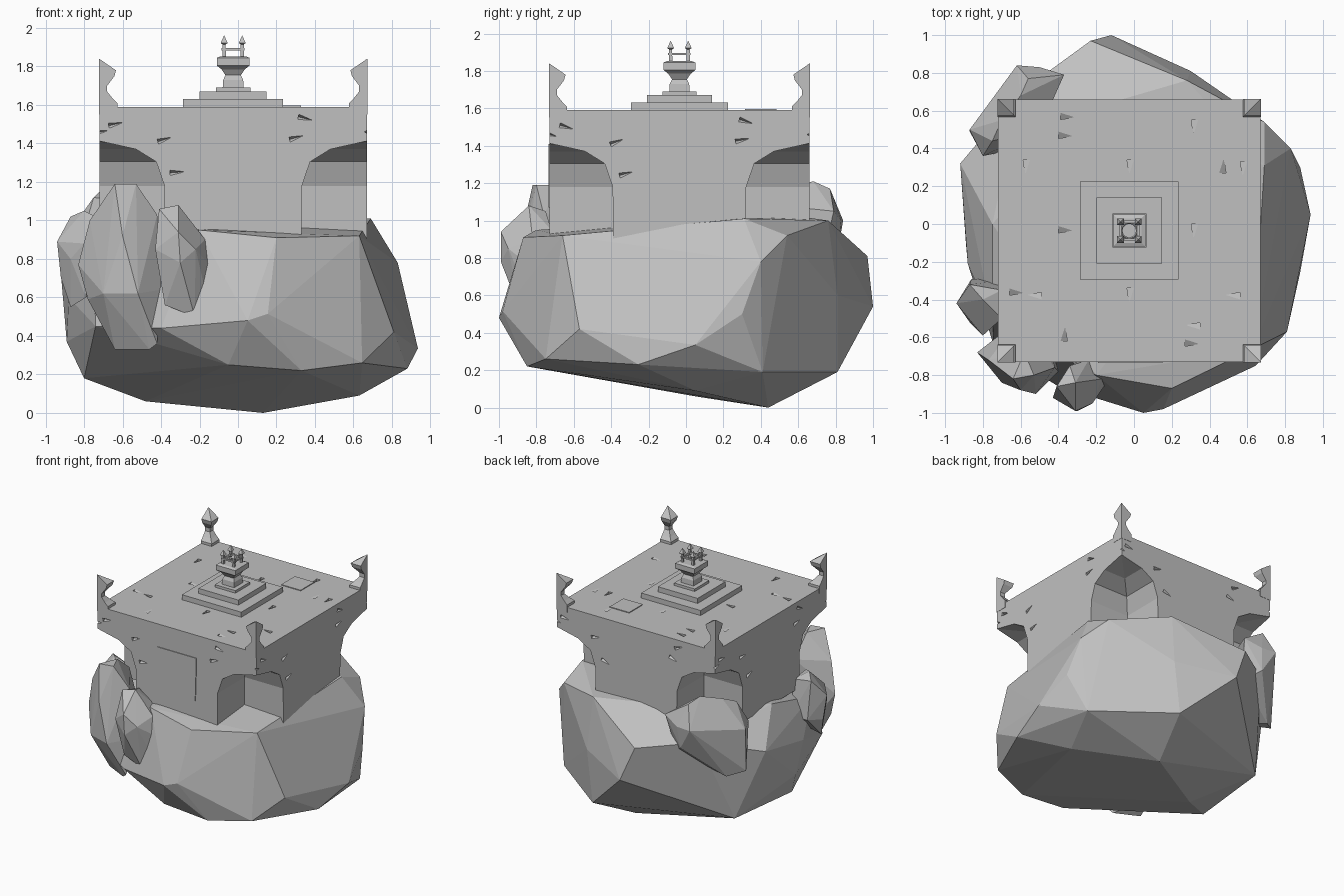
import bpy, bmesh, math, random
from mathutils import Vector, Matrix

random.seed(4)
cube = bpy.data.objects.get("Cube")
if cube:
    bpy.data.objects.remove(cube, do_unlink=True)

stone = bpy.data.materials.new("grey_stone")
stone.use_nodes = True
GREY = (0.53, 0.53, 0.53, 1)
stone.diffuse_color = GREY
stone.node_tree.nodes["Principled BSDF"].inputs["Base Color"].default_value = GREY

CX, CY, HALF, TOP = -0.025, -0.035, 0.695, 1.59   # platform centre, half width, top


def finish(name, bm):
    bmesh.ops.remove_doubles(bm, verts=bm.verts, dist=0.0005)
    bmesh.ops.recalc_face_normals(bm, faces=bm.faces)
    mesh = bpy.data.meshes.new(name)
    bm.to_mesh(mesh)
    bm.free()
    mesh.materials.append(stone)
    ob = bpy.data.objects.new(name, mesh)
    bpy.context.collection.objects.link(ob)
    return ob


def loft(bm, rings):
    """Join equal-length rings of points with quads and cap both ends."""
    loops = [[bm.verts.new(p) for p in ring] for ring in rings]
    n = len(loops[0])
    for a, b in zip(loops, loops[1:]):
        for i in range(n):
            j = (i + 1) % n
            bm.faces.new((a[i], a[j], b[j], b[i]))
    bm.faces.new(loops[0][::-1])
    bm.faces.new(loops[-1])


def square(x0, x1, y0, y1, z):
    return [(x0, y0, z), (x1, y0, z), (x1, y1, z), (x0, y1, z)]


def lathe_square(name, profile, x=CX, y=CY):
    bm = bmesh.new()
    loft(bm, [square(x - r, x + r, y - r, y + r, z) for r, z in profile])
    return finish(name, bm)


def rock(name, points):
    """Faceted rock: the convex hull of a few corner points."""
    bm = bmesh.new()
    for p in points:
        bm.verts.new(p)
    bmesh.ops.convex_hull(bm, input=bm.verts)
    bmesh.ops.delete(bm, geom=[v for v in bm.verts if not v.link_faces], context='VERTS')
    return finish(name, bm)


# Main boulder: front, right, back, left and underside corners
rock("boulder", [
    (.05, -1, .48), (.155, -.98, .515), (-.05, -.85, .25), (.33, -.85, .22), (.2, -.87, .91),
    (-.2, -.8, .95), (.63, -.66, .92), (.645, -.75, .26), (-.4, -.86, .44), (.81, -.57, .42),
    (.88, -.255, .23), (.935, .05, .335), (.83, .4, .78), (.88, .3, .5), (.69, .31, 1.01),
    (.69, .54, .92), (.78, .41, .19), (.25, .81, .19), (.3, .81, .6), (-.12, 1, .54),
    (-.23, .97, .81), (-.2, .62, 1.02), (.28, .76, 1), (-.89, -.1, .37), (-.92, .32, .72),
    (-.88, -.21, .6), (-.75, -.5, .8), (-.74, -.65, .45), (-.8, -.18, .18), (-.75, .46, .2),
    (-.6, .7, .85), (-.48, .05, .06), (.13, .44, 0), (.63, .05, .09), (-.75, 0, .93)])

# Smaller rocks leaning on the boulder
rock("front_tall_rock", [
    (-.64, -.82, 1.19), (-.53, -.8, 1.19), (-.58, -.68, 1.19), (-.42, -.76, 1.03),
    (-.4, -.78, .64), (-.42, -.8, .36), (-.46, -.78, .33), (-.64, -.69, .33), (-.78, -.7, .59),
    (-.83, -.68, .77), (-.77, -.72, 1), (-.52, -.9, .62), (-.6, -.88, .92), (-.7, -.84, .62),
    (-.6, -.5, .4), (-.6, -.5, 1.05), (-.45, -.55, .7)])
rock("front_small_rock", [
    (-.41, -.86, 1.06), (-.31, -.84, 1.08), (-.34, -.75, 1.05), (-.17, -.82, .9),
    (-.125, -.81, .74), (-.16, -.84, .59), (-.225, -.88, .5), (-.38, -.88, .56),
    (-.31, -.99, .94), (-.22, -.95, .85), (-.3, -.99, .78), (-.43, -.92, .85),
    (-.25, -.7, .65), (-.24, -.72, .95)])
rock("side_rock", [
    (-.94, -.42, .89), (-.87, -.32, 1.02), (-.8, -.4, 1.05), (-.92, -.4, .7), (-.87, -.45, .55),
    (-.79, -.58, .6), (-.8, -.59, .88), (-.87, -.52, .8), (-.86, -.29, .72), (-.7, -.3, .7),
    (-.7, -.5, 1), (-.7, -.35, .98)])
rock("back_rock", [
    (-.62, .84, 1), (-.5, .83, 1), (-.37, .79, 1.05), (-.56, .77, 1.17), (-.6, .68, 1.21),
    (-.7, .55, 1.17), (-.75, .44, 1.12), (-.87, .5, .95), (-.87, .49, .62), (-.76, .58, .58),
    (-.52, .81, .83), (-.42, .72, .75), (-.6, .4, .6), (-.8, .36, .95), (-.5, .5, 1.08)])


# Platform: cross-shaped foot whose corners flare out to a square deck
def cross(w, z):
    pts = []
    for k in range(4):
        r = Matrix.Rotation(k * math.pi / 2, 2)
        pts += [r @ Vector(p) for p in ((HALF, -w), (HALF, w), (w, w))]
    return [(p.x + CX, p.y + CY, z) for p in pts]


bm = bmesh.new()
loft(bm, [cross(w, z) for w, z in (
    (.355, .9), (.357, 1.18), (.4, 1.305), (.505, 1.37), (.692, 1.412), (.692, TOP))])
platform = finish("platform", bm)

# Chips knocked out of the walls and the deck
chips = bmesh.new()


def chip(base, spin, axis):
    m = base @ Matrix.Rotation(spin, 4, axis) @ Matrix.Rotation(math.pi / 2, 4, 'Y')
    bmesh.ops.create_cone(chips, cap_ends=True, segments=3, radius1=.024, radius2=.002,
                          depth=.07, matrix=m)


wall = [(-.35, 1.42), (.33, 1.43), (-.28, 1.25), (.36, 1.53), (-.62, 1.5), (-.69, 1.46)]
deck = [(-.34, .5), (-.34, 0), (-.34, -.55), (.33, -.6)]
for k in range(4):
    side = Matrix.Translation((CX, CY, 0)) @ Matrix.Rotation(k * math.pi / 2, 4, 'Z')
    for u, z in wall:
        spot = Matrix.Translation((u + random.uniform(-.015, .015), -HALF, z))
        chip(side @ spot, random.uniform(-.4, .4), 'Y')
    for u, v in deck:
        chip(side @ Matrix.Translation((u, v, TOP)), random.choice((0, math.pi / 2, math.pi)), 'Z')
cutter = finish("chip_cutter", chips)
cutter.hide_render = True
mod = platform.modifiers.new("chips", 'BOOLEAN')
mod.operation, mod.object, mod.solver = 'DIFFERENCE', cutter, 'EXACT'
bpy.context.view_layer.update()
platform.data = bpy.data.meshes.new_from_object(
    platform.evaluated_get(bpy.context.evaluated_depsgraph_get()))
platform.modifiers.clear()
bpy.data.objects.remove(cutter, do_unlink=True)

# Thin raised slabs on the front wall and the deck
y = CY - HALF
bm = bmesh.new()
loft(bm, [square(-.17, .14, y - .006, y + .02, 1.07), square(-.19, .15, y - .006, y + .02, 1.41)])
finish("front_panel", bm)
lathe_square("deck_slab", [(.085, TOP - .02), (.085, TOP + .006)], .243, .4)

# Corner finials: square sections sharing the outer corner
profile = [(.095, 1.55), (.095, 1.61), (.07, 1.635), (.042, 1.67), (.042, 1.7),
           (.08, 1.75), (.088, 1.78), (.001, 1.84)]
for sx, side in ((-1, "right"), (1, "left")):
    for sy, end in ((-1, "front"), (1, "back")):
        bm = bmesh.new()
        ox, oy = CX + sx * (HALF + .002), CY + sy * (HALF + .002)
        loft(bm, [square(ox, ox - sx * s, oy, oy - sy * s, z) for s, z in profile])
        finish(f"{end}_{side}_finial", bm)

# Stepped plinth and pedestal
for name, r, z0, z1 in (("lower_step", .26, 1.57, 1.63), ("middle_step", .174, 1.62, 1.67),
                        ("upper_step", .09, 1.66, 1.69)):
    lathe_square(name, [(r, z0), (r, z1)])
lathe_square("pedestal", [(.055, 1.68), (.052, 1.73), (.04, 1.755), (.06, 1.785),
                          (.085, 1.805), (.085, 1.845), (.065, 1.853)])

# Crown of four spears joined by rails and a ring
D = .047
for i, (sx, sy) in enumerate(((-1, -1), (1, -1), (1, 1), (-1, 1))):
    lathe_square(f"spear_{i + 1}", [(.009, 1.84), (.008, 1.915), (.018, 1.922), (.001, 1.96)],
                 CX + sx * D, CY + sy * D)
bm = bmesh.new()
for s in (-D, D):
    for a, b in ((.06, .006), (.006, .06)):
        x, y = (CX, CY + s) if a > b else (CX + s, CY)
        loft(bm, [square(x - a, x + a, y - b, y + b, z) for z in (1.884, 1.896)])
finish("crown_rails", bm)
bpy.ops.mesh.primitive_torus_add(location=(CX, CY, 1.89), major_radius=.042, minor_radius=.006,
                                 major_segments=12, minor_segments=4)
ring = bpy.context.object
ring.name = "crown_ring"
ring.data.materials.append(stone)
